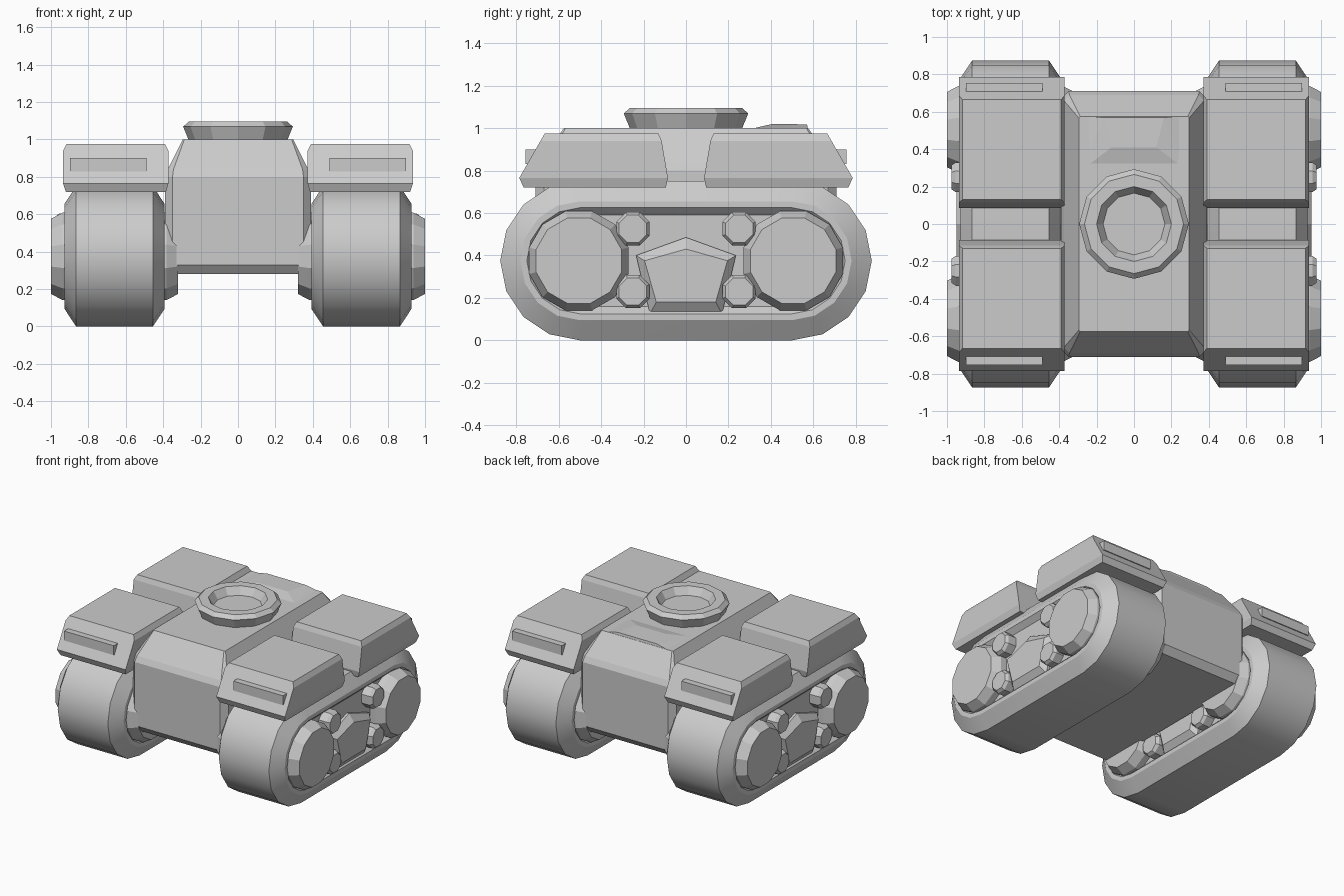
import bpy, bmesh, math
from mathutils import Vector

if "Cube" in bpy.data.objects:
    bpy.data.objects.remove(bpy.data.objects["Cube"])


def finish(name, bm, smooth=None):
    bmesh.ops.recalc_face_normals(bm, faces=bm.faces)
    me = bpy.data.meshes.new(name)
    bm.to_mesh(me)
    bm.free()
    ob = bpy.data.objects.new(name, me)
    bpy.context.collection.objects.link(ob)
    if smooth:
        bpy.ops.object.select_all(action='DESELECT')
        ob.select_set(True)
        bpy.context.view_layer.objects.active = ob
        bpy.ops.object.shade_smooth_by_angle(angle=math.radians(smooth))
    return ob


def loft(name, loops, smooth=None):
    """Skin a list of equal-length point loops and cap both ends."""
    bm = bmesh.new()
    rings = [[bm.verts.new(p) for p in loop] for loop in loops]
    n = len(rings[0])
    for a, b in zip(rings, rings[1:]):
        for i in range(n):
            j = (i + 1) % n
            bm.faces.new((a[i], a[j], b[j], b[i]))
    bm.faces.new(rings[0])
    bm.faces.new(rings[-1])
    return finish(name, bm, smooth)


def disc_x(x, r, y, z, n):
    return [(x, y + r * math.cos(math.tau * (i + .5) / n),
             z + r * math.sin(math.tau * (i + .5) / n)) for i in range(n)]


def stadium(x, r):
    pts = []
    for s in (1, -1):
        for k in range(9):
            a = math.radians(-90 + 22.5 * k)
            pts.append((x, s * (.5 + r * math.cos(a)), .375 + s * r * math.sin(a)))
    return pts


def rect(hx, hy, z, c):
    """Rectangle with clipped corners."""
    return [(hx, -hy + c, z), (hx, hy - c, z), (hx - c, hy, z), (-hx + c, hy, z),
            (-hx, hy - c, z), (-hx, -hy + c, z), (-hx + c, -hy, z), (hx - c, -hy, z)]


# Hull with clipped edges and tapered upper deck
loft("hull", [rect(.35, .67, .28, .01), rect(.39, .71, .33, .04), rect(.39, .71, .80, .04),
              rect(.375, .69, .84, .03), rect(.295, .575, 1.0, .008)])

# Shallow raised rear deck
bm = bmesh.new()
for p in [(-.29, .575, .99), (.29, .575, .99), (-.29, .28, .99), (.29, .28, .99),
          (-.16, .57, 1.017), (.16, .57, 1.017), (-.12, .41, 1.02), (.12, .41, 1.02)]:
    bm.verts.new(p)
bmesh.ops.convex_hull(bm, input=bm.verts)
finish("rear_deck", bm)

# Turret ring with sunken socket
ring = [(.26, .98), (.265, 1.0), (.293, 1.068), (.265, 1.095), (.20, 1.095), (.165, 1.04)]
loft("turret_ring", [[(r * math.cos(math.tau * i / 12), r * math.sin(math.tau * i / 12), z)
                      for i in range(12)] for r, z in ring])

CX = .66  # centre of each track
half_track = [(.205, .375), (.235, .33), (.268, .28), (.268, .25), (.232, .215)]
for side, sn in ((1, "right"), (-1, "left")):
    # Track belt, symmetric about its own centre
    prof = [(-d, r) for d, r in reversed(half_track)] + half_track
    loft(sn + "_track", [stadium(side * (CX + d), r) for d, r in prof], 30)

    for face, fn in ((1, "outer"), (-1, "inner")):
        def X(d):
            return side * (CX + face * d)
        for sy, yn in ((-1, "front"), (1, "rear")):
            # Large road wheel
            loft(f"{sn}_{fn}_{yn}_wheel", [disc_x(X(d), r, sy * .505, .375, 12)
                 for d, r in ((.2, .242), (.278, .242), (.34, .208))])
            # Small rollers
            for z, zn in ((.525, "upper"), (.23, "lower")):
                loft(f"{sn}_{fn}_{yn}_{zn}_roller", [disc_x(X(d), r, sy * .25, z, 8)
                     for d, r in ((.2, .085), (.295, .085), (.315, .07))])
        # Five-sided cover plate between the wheels
        base = [(0, .485), (.235, .40), (.17, .125), (-.17, .125), (-.235, .40)]
        top = [(0, .43), (.195, .375), (.14, .18), (-.14, .18), (-.195, .375)]
        loft(f"{sn}_{fn}_cover", [[(X(d), y, z) for y, z in pts]
             for d, pts in ((.2, base), (.25, base), (.29, top))])

    # Four fender boxes, each with a lamp bar on its outer slope
    for sy, yn in ((-1, "front"), (1, "rear")):
        levels = [(.385, .92, .095, .765, .72), (.372, .935, .085, .785, .765),
                  (.372, .935, .115, .685, .94), (.39, .917, .13, .665, .975)]
        loft(f"{sn}_{yn}_fender", [[(side * x0, sy * y0, z), (side * x1, sy * y0, z),
                                    (side * x1, sy * y1, z), (side * x0, sy * y1, z)]
                                   for x0, x1, y0, y1, z in levels])
        loft(f"{sn}_{yn}_lamp", [[(side * x, sy * y, z) for x, y in
                                  ((.49, .65), (.897, .65), (.897, .755), (.49, .755))]
                                 for z in (.83, .90)])
